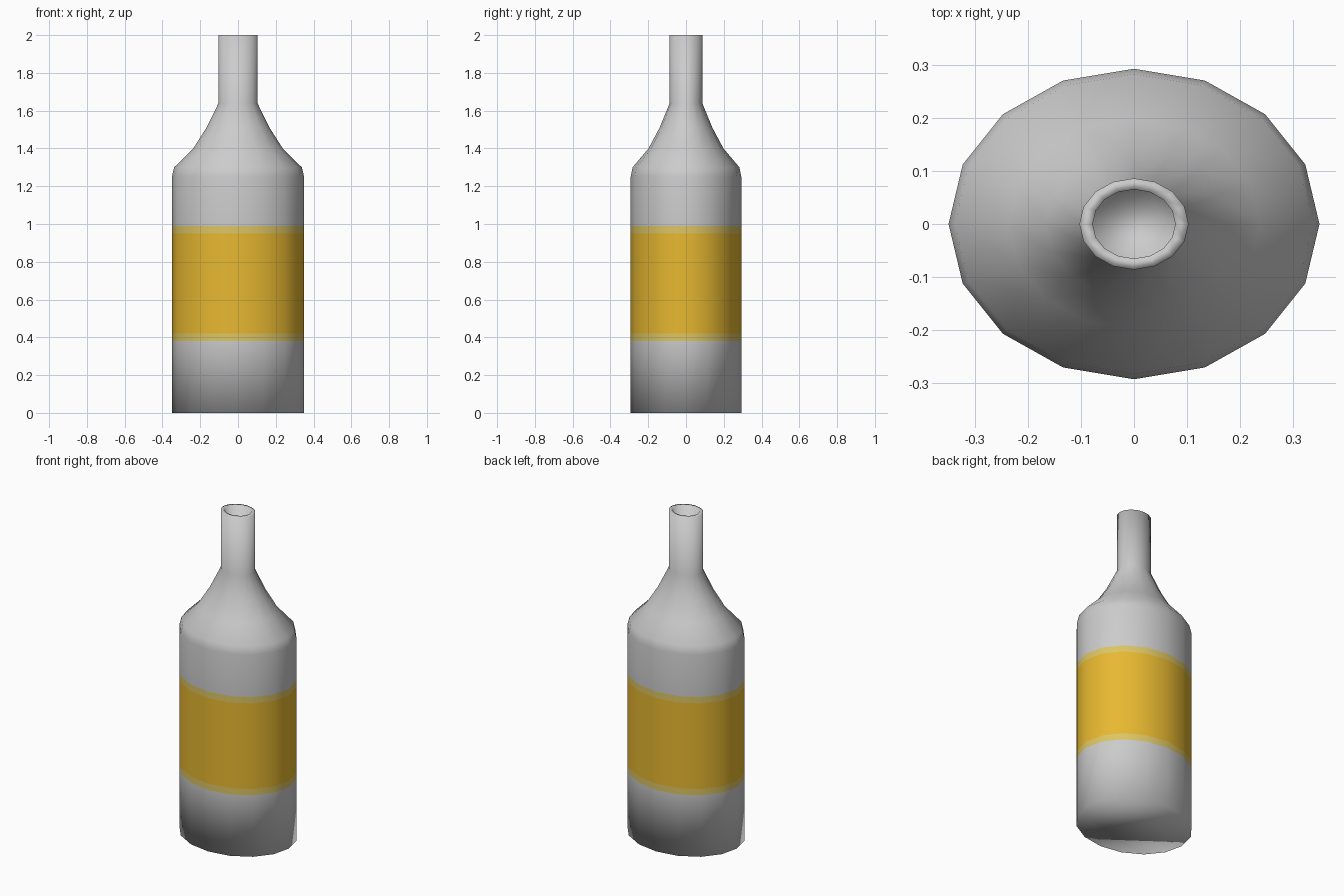
import bpy, bmesh, math

if "Cube" in bpy.data.objects:
    bpy.data.objects.remove(bpy.data.objects["Cube"])

SIDES = 16
FLAT = 0.837  # depth of the oval section relative to its width


def material(name, color):
    m = bpy.data.materials.new(name)
    m.diffuse_color = (*color, 1)
    m.use_nodes = True
    m.node_tree.nodes["Principled BSDF"].inputs["Base Color"].default_value = m.diffuse_color
    return m


# Half width, height and material of the band above each ring
GLASS, TRIM, LABEL = 0, 1, 2
profile = [
    (0.35, 0.0, GLASS), (0.35, 0.38, TRIM), (0.35, 0.42, LABEL),
    (0.35, 0.95, TRIM), (0.35, 0.99, GLASS), (0.35, 1.25, GLASS),
    (0.338, 1.30, GLASS), (0.237, 1.40, GLASS), (0.167, 1.51, GLASS),
    (0.103, 1.64, GLASS), (0.103, 2.0, GLASS),
    (0.078, 2.0, GLASS), (0.078, 1.70, GLASS),  # rim and inside of the neck
]

# Bottle: oval rings joined by quads, closed at the base and inside the neck
bm = bmesh.new()
rings = []
for r, z, _ in profile:
    angles = [2 * math.pi * i / SIDES for i in range(SIDES)]
    rings.append([bm.verts.new((r * math.cos(a), r * FLAT * math.sin(a), z)) for a in angles])
for (low, high), (_, _, slot) in zip(zip(rings, rings[1:]), profile):
    for i in range(SIDES):
        j = (i + 1) % SIDES
        bm.faces.new((low[i], low[j], high[j], high[i])).material_index = slot
bm.faces.new(rings[0][::-1])
bm.faces.new(rings[-1])
for f in bm.faces:
    f.smooth = True

mesh = bpy.data.meshes.new("bottle")
bm.to_mesh(mesh)
bm.free()
for m in (material("glass", (0.8, 0.8, 0.8)),
          material("label_trim", (0.72, 0.56, 0.13)),
          material("label", (0.8, 0.48, 0.03))):
    mesh.materials.append(m)
bottle = bpy.data.objects.new("bottle", mesh)
bpy.context.collection.objects.link(bottle)
